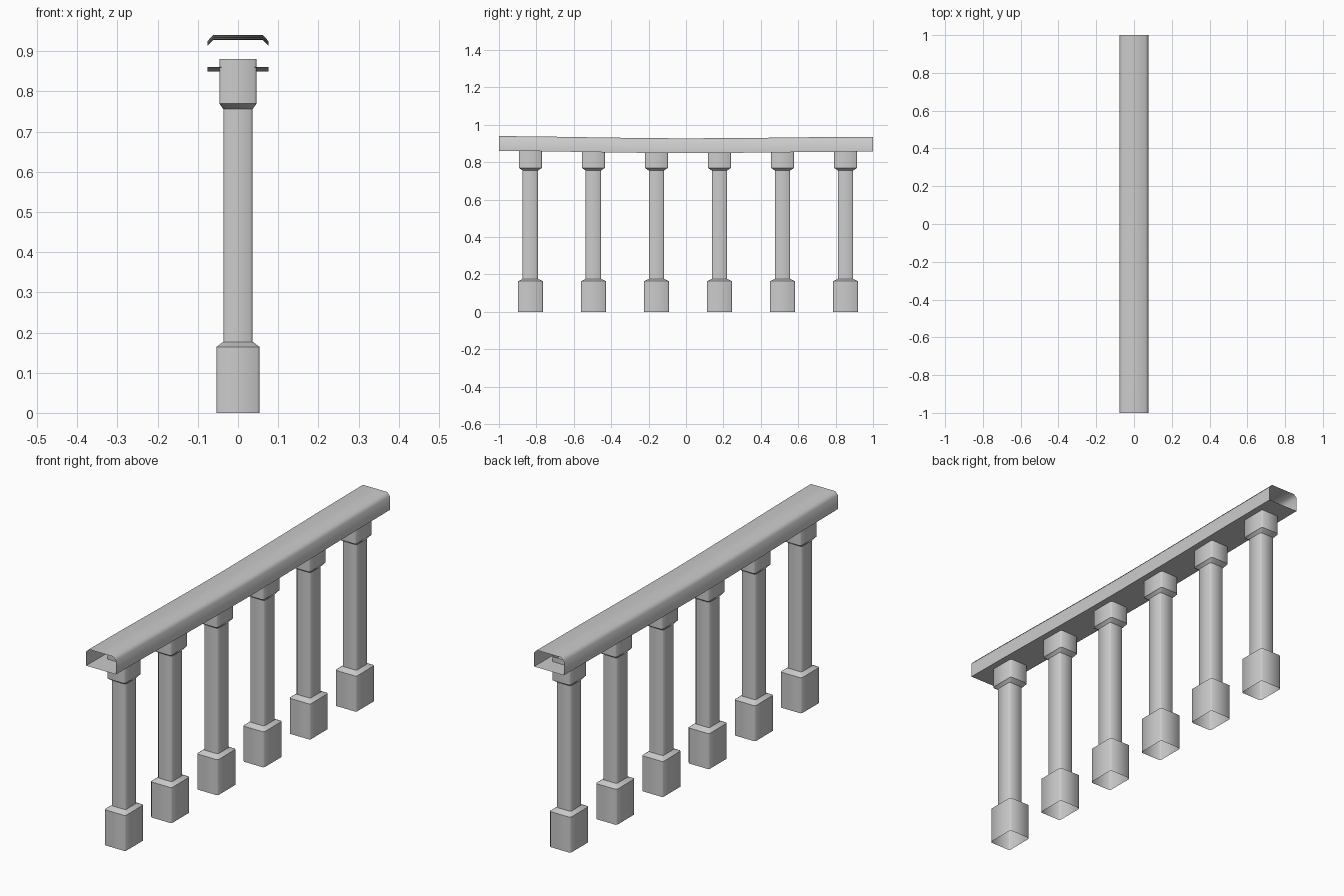
import bpy, bmesh

if "Cube" in bpy.data.objects:
    bpy.data.objects.remove(bpy.data.objects["Cube"])


def loft(name, rings, sharp_rings=(), sharp_rails=()):
    """Open-ended smooth tube through closed rings, with chosen edges kept sharp."""
    bm = bmesh.new()
    vs = [[bm.verts.new(p) for p in ring] for ring in rings]
    n = len(rings[0])
    for a, b in zip(vs, vs[1:]):
        for i in range(n):
            j = (i + 1) % n
            bm.faces.new((a[i], a[j], b[j], b[i])).smooth = True
    for r in sharp_rings:
        for i in range(n):
            bm.edges.get((vs[r][i], vs[r][(i + 1) % n])).smooth = False
    for i in sharp_rails:
        for a, b in zip(vs, vs[1:]):
            bm.edges.get((a[i], b[i])).smooth = False
    bmesh.ops.recalc_face_normals(bm, faces=bm.faces)
    mesh = bpy.data.meshes.new(name)
    bm.to_mesh(mesh)
    bm.free()
    obj = bpy.data.objects.new(name, mesh)
    bpy.context.collection.objects.link(obj)
    return obj


def chamfered_rect(hx, hy, z, c=0.006):
    return [(hx, -hy + c, z), (hx, hy - c, z), (hx - c, hy, z), (-hx + c, hy, z),
            (-hx, hy - c, z), (-hx, -hy + c, z), (-hx + c, -hy, z), (hx - c, -hy, z)]


# Balusters: block foot, slim shaft and block head, open at both ends
profile = [(0.054, 0.067, 0), (0.054, 0.067, 0.164), (0.0367, 0.041, 0.177),
           (0.0367, 0.041, 0.756), (0.0466, 0.0615, 0.77), (0.0466, 0.0615, 0.88)]
first = loft("baluster_1", [chamfered_rect(*p) for p in profile], sharp_rings=(1, 2, 3, 4))
first.location.y = -0.832
for k in range(1, 6):
    copy = bpy.data.objects.new(f"baluster_{k + 1}", first.data)
    copy.location.y = -0.832 + 0.337 * k
    bpy.context.collection.objects.link(copy)

# Handrail: hollow chamfered section with a slight sag along its length
section = [(-0.076, -0.079), (0.076, -0.079), (0.076, -0.015),
           (0.062, 0), (-0.062, 0), (-0.076, -0.015)]
sag = [(-1, 0.94), (-0.78, 0.938), (-0.48, 0.933), (-0.2, 0.929), (0, 0.928),
       (0.2, 0.929), (0.43, 0.931), (0.67, 0.934), (1, 0.936)]
loft("handrail", [[(x, y, top + dz) for x, dz in section] for y, top in sag],
     sharp_rails=(0, 1))
